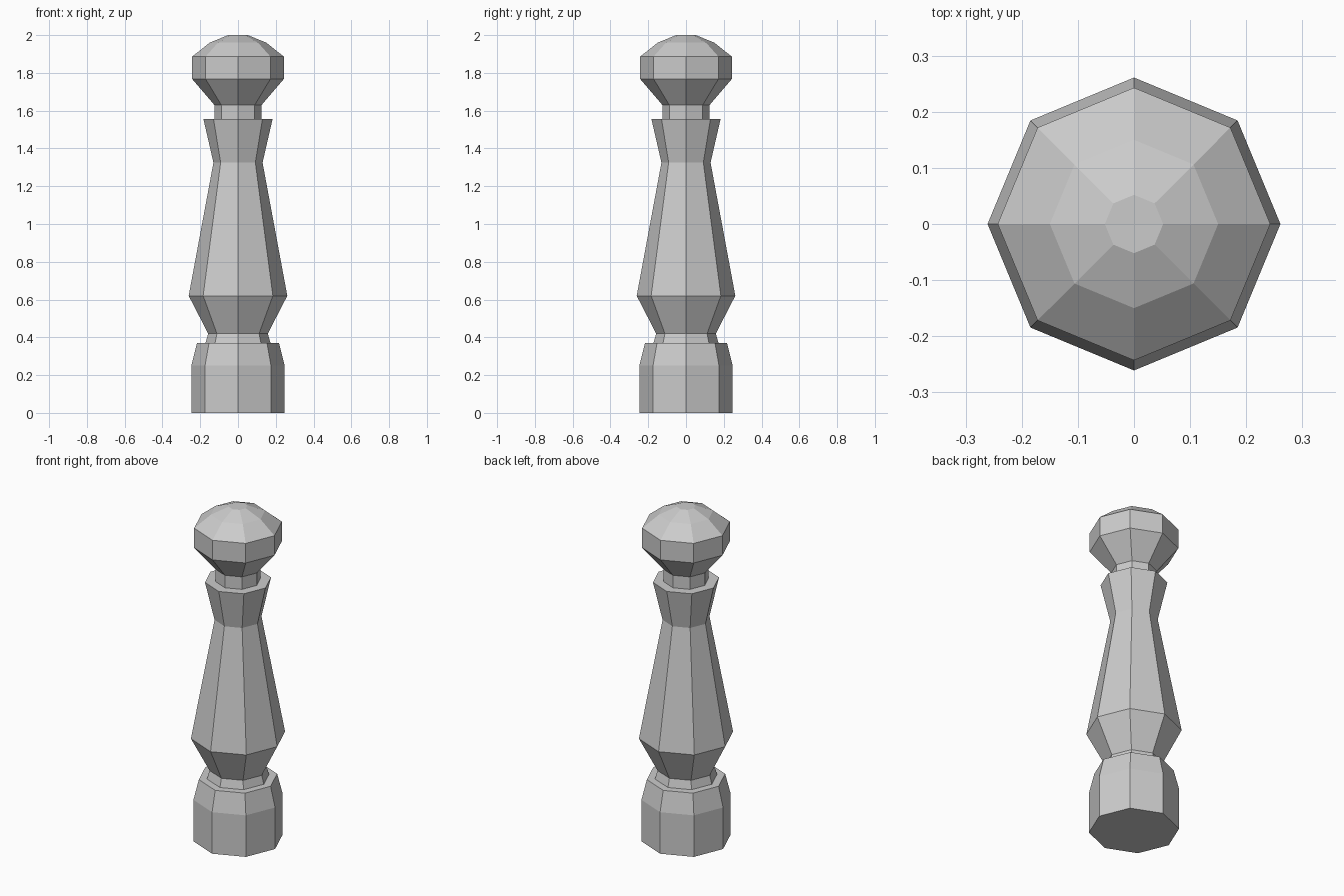
import bpy, bmesh
from math import cos, sin, tau

if "Cube" in bpy.data.objects:
    bpy.data.objects.remove(bpy.data.objects["Cube"])

SIDES = 8


def lathe(name, profile, cap_bottom=False, cap_top=False):
    """Turn a (radius, height) profile into a flat-faced octagonal part."""
    bm = bmesh.new()
    rings = [[bm.verts.new((r * cos(tau * i / SIDES), r * sin(tau * i / SIDES), z))
              for i in range(SIDES)] for r, z in profile]
    for low, high in zip(rings, rings[1:]):
        for i in range(SIDES):
            j = (i + 1) % SIDES
            bm.faces.new((low[i], low[j], high[j], high[i]))
    if cap_bottom:
        bm.faces.new(rings[0][::-1])
    if cap_top:
        bm.faces.new(rings[-1])
    mesh = bpy.data.meshes.new(name)
    bm.to_mesh(mesh)
    bm.free()
    obj = bpy.data.objects.new(name, mesh)
    bpy.context.collection.objects.link(obj)
    return obj


# Foot block with chamfered shoulder and ledge
lathe("base", [(0.247, 0), (0.247, 0.25), (0.217, 0.37), (0.172, 0.37)], cap_bottom=True)

# Narrow ring between foot and shaft
lathe("lower_collar", [(0.172, 0.37), (0.158, 0.42)])

# Vase-shaped shaft with flared lip
lathe("shaft", [(0.158, 0.42), (0.261, 0.62), (0.13, 1.325), (0.183, 1.555), (0.125, 1.555)])

# Short neck under the knob
lathe("neck", [(0.125, 1.555), (0.125, 1.63)])

# Faceted knob
lathe("knob", [(0.125, 1.63), (0.243, 1.768), (0.243, 1.886), (0.15, 1.96), (0.052, 2.0)],
      cap_top=True)
